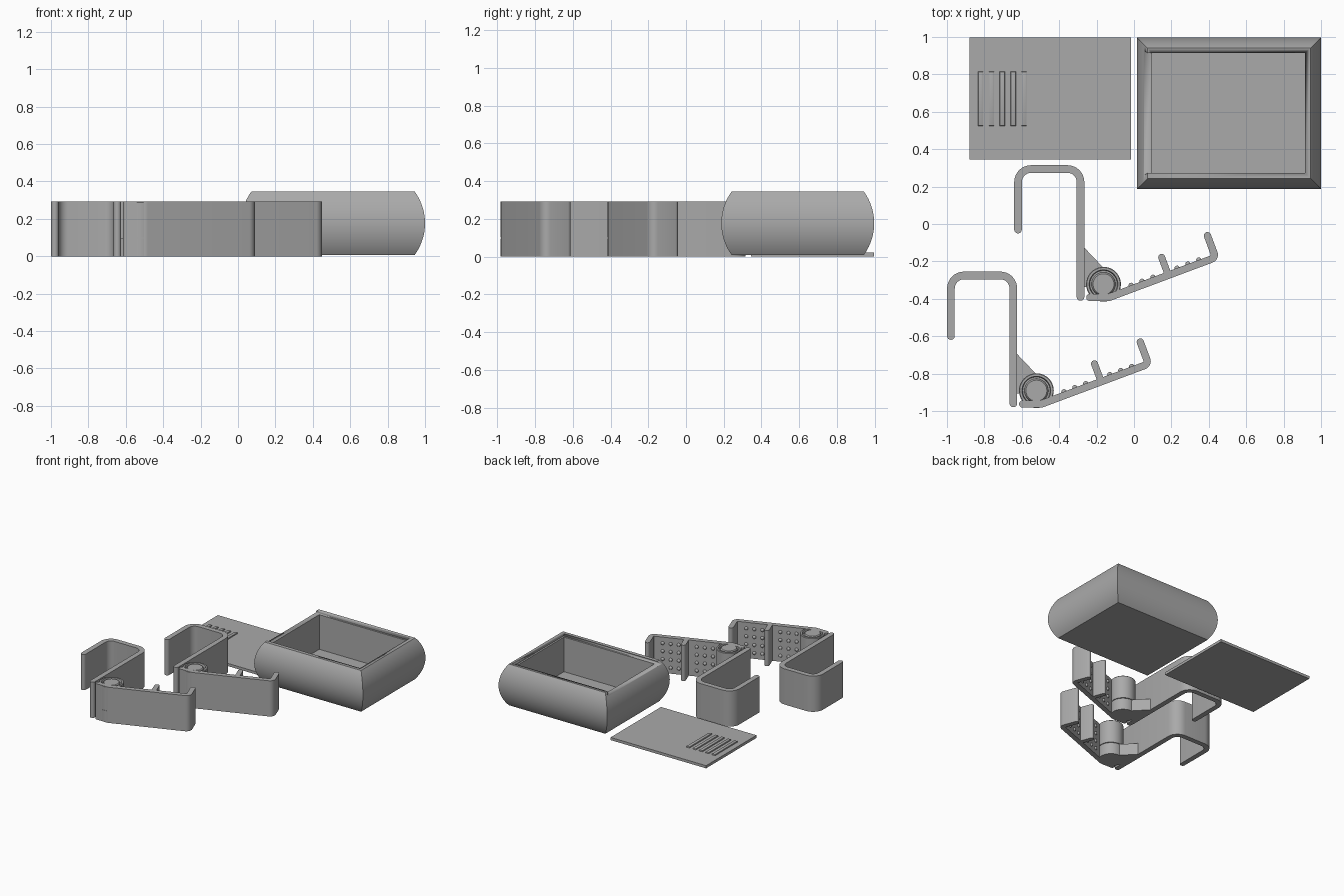
import bpy, bmesh, math
from mathutils import Vector, Matrix

cube = bpy.data.objects.get("Cube")
if cube:
    bpy.data.objects.remove(cube, do_unlink=True)

GREY = (0.4, 0.4, 0.4, 1)
mat = bpy.data.materials.new("plain grey")
mat.use_nodes = True
mat.diffuse_color = GREY
mat.node_tree.nodes["Principled BSDF"].inputs["Base Color"].default_value = GREY


def finish(name, bm):
    """Turn a bmesh into a smooth-by-angle object in the one colour."""
    bmesh.ops.recalc_face_normals(bm, faces=bm.faces)
    mesh = bpy.data.meshes.new(name)
    bm.to_mesh(mesh)
    bm.free()
    mesh.materials.append(mat)
    ob = bpy.data.objects.new(name, mesh)
    bpy.context.collection.objects.link(ob)
    bpy.ops.object.select_all(action="DESELECT")
    ob.select_set(True)
    bpy.context.view_layer.objects.active = ob
    bpy.ops.object.shade_smooth_by_angle(angle=math.radians(30))
    return ob


def extrude(bm, outline, z0, z1):
    """Add a vertical prism over an outline."""
    face = bm.faces.new([bm.verts.new((p[0], p[1], z0)) for p in outline])
    top = bmesh.ops.extrude_face_region(bm, geom=[face])["geom"]
    verts = [g for g in top if isinstance(g, bmesh.types.BMVert)]
    bmesh.ops.translate(bm, vec=(0, 0, z1 - z0), verts=verts)


def box(bm, lo, hi):
    extrude(bm, [(lo[0], lo[1]), (hi[0], lo[1]), (hi[0], hi[1]), (lo[0], hi[1])], lo[2], hi[2])


def fillet(path, radius, steps=8):
    """Round the inner corners of an open path."""
    pts = [Vector(p) for p in path]
    out = [pts[0]]
    for a, b, c in zip(pts, pts[1:], pts[2:]):
        u, v = (a - b).normalized(), (c - b).normalized()
        half = u.angle(v) / 2
        centre = b + (u + v).normalized() * radius / math.sin(half)
        start = b + u * radius / math.tan(half) - centre
        end = b + v * radius / math.tan(half) - centre
        sweep = start.angle_signed(end)
        for i in range(steps + 1):
            out.append(centre + Matrix.Rotation(-sweep * i / steps, 2) @ start)
    return out + [pts[-1]]


def ribbon(path, thick, steps=8):
    """Outline of a path with thickness and round ends."""
    r = thick / 2
    n = len(path)
    left, right = [], []
    for i, p in enumerate(path):
        d = (path[min(i + 1, n - 1)] - path[max(i - 1, 0)]).normalized()
        side = Vector((-d.y, d.x)) * r
        left.append(p + side)
        right.append(p - side)

    def cap(centre, start):
        return [centre + Matrix.Rotation(-math.pi * i / steps, 2) @ (start - centre)
                for i in range(1, steps)]
    return left + cap(path[-1], left[-1]) + right[::-1] + cap(path[0], right[0])


def lathe(bm, profile, centre, steps=40):
    """Revolve (radius, z) points about a vertical axis."""
    verts = [bm.verts.new((centre.x + r, centre.y, z)) for r, z in profile]
    edges = [bm.edges.new(pair) for pair in zip(verts, verts[1:])]
    bmesh.ops.spin(bm, geom=verts + edges, cent=(centre.x, centre.y, 0),
                   axis=(0, 0, 1), angle=math.tau, steps=steps, use_merge=True)
    bmesh.ops.remove_doubles(bm, verts=bm.verts, dist=0.0001)


# --- Case: bulging walls lofted from mitred rectangles, then hollowed ---
Z0, Z1, BULGE = 0.008, 0.345, 0.055
X0, X1, Y0, Y1 = 0.016, 1.0, 0.187, 0.997
mid, half = (Z0 + Z1) / 2, (Z1 - Z0) / 2
R = (half ** 2 + BULGE ** 2) / (2 * BULGE)
limit = math.asin(half / R)
bm = bmesh.new()
rings = []
ROWS = 20
for i in range(ROWS + 1):
    a = limit * (2 * i / ROWS - 1)
    inset, z = R * (1 - math.cos(a)), mid + R * math.sin(a)
    rings.append([bm.verts.new(c) for c in (
        (X0 + inset, Y0 + inset, z), (X1 - inset, Y0 + inset, z),
        (X1 - inset, Y1 - inset, z), (X0 + inset, Y1 - inset, z))])
for lo, hi in zip(rings, rings[1:]):
    for k in range(4):
        j = (k + 1) % 4
        bm.faces.new((lo[k], lo[j], hi[j], hi[k]))
bm.faces.new(rings[0])
bm.faces.new(rings[-1])
case = finish("case", bm)

# cavity cutter
bm = bmesh.new()
box(bm, (0.096, 0.273, 0.035), (0.914, 0.914, 0.5))
cavity = finish("cavity_cutter", bm)

# undercut lid channel, open on one end
bm = bmesh.new()
ends = []
for x, tip in ((-0.1, -0.1), (0.928, 0.914)):
    ends.append([bm.verts.new(c) for c in (
        (x, 0.259, 0.318), (x, 0.928, 0.318), (tip, 0.914, 0.346),
        (tip, 0.914, 0.4), (tip, 0.273, 0.4), (tip, 0.273, 0.346))])
for k in range(6):
    j = (k + 1) % 6
    bm.faces.new((ends[0][k], ends[0][j], ends[1][j], ends[1][k]))
for e in ends:
    bm.faces.new(e)
channel = finish("channel_cutter", bm)

for cutter in (cavity, channel):
    cutter.hide_render = True
    bpy.context.view_layer.objects.active = case
    mod = case.modifiers.new("cut", "BOOLEAN")
    mod.operation, mod.solver, mod.object = "DIFFERENCE", "EXACT", cutter
    while case.modifiers[0] != mod:
        bpy.ops.object.modifier_move_up(modifier=mod.name)
    bpy.ops.object.modifier_apply(modifier=mod.name)
    bpy.data.objects.remove(cutter, do_unlink=True)

# --- Sliding lid with finger ridges ---
bm = bmesh.new()
box(bm, (-0.88, 0.345, 0), (-0.015, 0.997, 0.022))
finish("lid", bm)
bm = bmesh.new()
for i in range(5):
    x = -0.82 + i * 0.058
    box(bm, (x - 0.014, 0.525, 0.015), (x + 0.014, 0.815, 0.032))
top_edges = [e for e in bm.edges if all(v.co.z > 0.03 for v in e.verts)]
bmesh.ops.bevel(bm, geom=top_edges, offset=0.005, segments=2, affect="EDGES", profile=0.5)
finish("lid_ridges", bm)

# --- Two hinged clips ---
H = 0.292
TILT = math.radians(20.5)
U = Vector((math.cos(TILT), math.sin(TILT)))
V = Vector((-U.y, U.x))


def clip(name, off):
    off = Vector(off)
    elbow = Vector((-0.135, -0.393)) + off
    pin = Vector((-0.163, -0.322)) + off

    # hook with a long leg
    bm = bmesh.new()
    path = [Vector(p) + off for p in
            ((-0.62, -0.03), (-0.62, 0.294), (-0.286, 0.294), (-0.286, -0.39))]
    extrude(bm, ribbon(fillet(path, 0.07), 0.041), 0, H)
    finish(name + "_hook", bm)

    # low gusset and knuckle on the leg
    bm = bmesh.new()
    extrude(bm, [Vector(p) + off for p in
                 ((-0.28, -0.11), (-0.267, -0.125), (-0.165, -0.232),
                  (-0.165, -0.32), (-0.28, -0.34))], 0, 0.095)
    finish(name + "_gusset", bm)
    bm = bmesh.new()
    lathe(bm, [(0, 0), (0.093, 0), (0.093, 0.095), (0, 0.095)], pin)
    finish(name + "_lower_knuckle", bm)

    # barrel with a ring groove round the pin
    bm = bmesh.new()
    lathe(bm, [(0, 0.1), (0.093, 0.1), (0.093, H - 0.004), (0.089, H), (0.077, H),
               (0.073, H - 0.02), (0.064, H - 0.02), (0.06, H - 0.004), (0.056, H), (0, H)], pin)
    finish(name + "_barrel", bm)

    # arm with turned-up tip
    bm = bmesh.new()
    corner = elbow + U * 0.61
    path = [Vector((-0.236, -0.393)) + off, elbow, corner, corner + V * 0.125]
    extrude(bm, ribbon(fillet(path, 0.025), 0.039), 0, H)
    finish(name + "_arm", bm)

    # middle stop
    bm = bmesh.new()
    base = elbow + U * 0.34
    extrude(bm, ribbon([base, base + V * 0.102], 0.037), 0, H)
    finish(name + "_stop", bm)

    # grip bumps either side of the stop
    bm = bmesh.new()
    for start in (0.135, 0.397):
        for i in range(3):
            p = elbow + U * (start + i * 0.062) + V * 0.019
            for row in range(4):
                place = Matrix.Translation((p.x, p.y, 0.048 + row * 0.065))
                bmesh.ops.create_uvsphere(bm, u_segments=12, v_segments=8,
                                          radius=0.014, matrix=place)
    finish(name + "_bumps", bm)


clip("back_clip", (0, 0))
clip("front_clip", (-0.359, -0.569))
